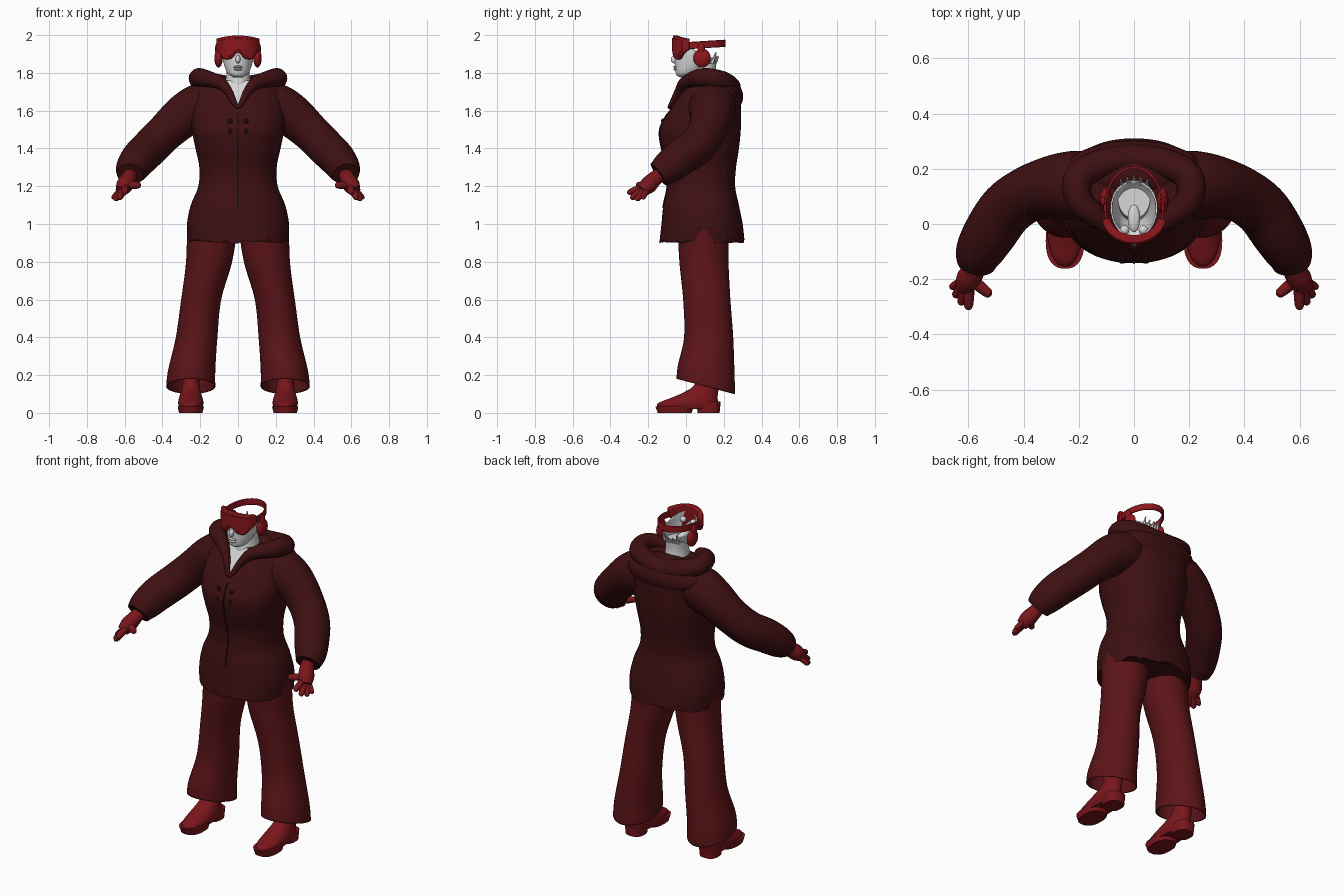
import bpy, bmesh, math, random
from mathutils import Vector, Matrix

random.seed(4)
if "Cube" in bpy.data.objects:
    bpy.data.objects.remove(bpy.data.objects["Cube"], do_unlink=True)


def material(name, r, g, b):
    m = bpy.data.materials.new(name)
    m.use_nodes = True
    m.diffuse_color = (r, g, b, 1)
    m.node_tree.nodes["Principled BSDF"].inputs["Base Color"].default_value = (r, g, b, 1)
    return m


COAT = material("dark maroon", .048, .005, .006)
SEAM = material("near black", .012, .003, .003)
CLOTH = material("trouser red", .105, .007, .009)
LEATHER = material("leather red", .19, .008, .011)
PLASTIC = material("goggle red", .26, .008, .012)
SKIN = material("pale grey", .68, .68, .68)


def finish(name, bm, mats, mirror=False, shell=0, bevel=0):
    bmesh.ops.recalc_face_normals(bm, faces=bm.faces)
    mesh = bpy.data.meshes.new(name)
    bm.to_mesh(mesh)
    bm.free()
    ob = bpy.data.objects.new(name, mesh)
    bpy.context.scene.collection.objects.link(ob)
    for m in mats:
        mesh.materials.append(m)
    bpy.ops.object.select_all(action="DESELECT")
    ob.select_set(True)
    bpy.context.view_layer.objects.active = ob
    bpy.ops.object.shade_smooth_by_angle(angle=math.radians(45))
    if shell:
        mod = ob.modifiers.new("shell", "SOLIDIFY")
        mod.thickness = shell
    if bevel:
        mod = ob.modifiers.new("bevel", "BEVEL")
        mod.width, mod.segments = bevel, 2
    if mirror:
        mod = ob.modifiers.new("mirror", "MIRROR")
        mod.use_mirror_merge = False
    return ob


def smooth_rows(rows, n=5, closed=False):
    """Catmull-Rom interpolation of rows of numbers."""
    rows = [Vector(r) for r in rows]
    count, out = len(rows), []
    pick = lambda i: rows[i % count] if closed else rows[max(0, min(count - 1, i))]
    for i in range(count if closed else count - 1):
        a, b, c, d = (pick(i + k) for k in (-1, 0, 1, 2))
        for s in range(n):
            t = s / n
            out.append(.5 * (2 * b + (c - a) * t + (2 * a - 5 * b + 4 * c - d) * t * t
                             + (3 * b - a - 3 * c + d) * t ** 3))
    return out if closed else out + [rows[-1]]


def loft(rings, closed=False, caps=(True, True)):
    bm = bmesh.new()
    vs = [[bm.verts.new(p) for p in ring] for ring in rings]
    n = len(vs[0])
    pairs = list(zip(vs, vs[1:])) + ([(vs[-1], vs[0])] if closed else [])
    for a, b in pairs:
        for i in range(n):
            j = (i + 1) % n
            bm.faces.new((a[i], a[j], b[j], b[i]))
    if not closed:
        for cap, ring in zip(caps, (vs[0], vs[-1])):
            if cap:
                bm.faces.new(ring)
    return bm


def oval(z, cx, cy, rx, ry, n=40, power=2.0):
    ring = []
    for i in range(n):
        a = 2 * math.pi * i / n
        c, s = math.cos(a), math.sin(a)
        ring.append(Vector((cx + rx * math.copysign(abs(c) ** (2 / power), c),
                            cy + ry * math.copysign(abs(s) ** (2 / power), s), z)))
    return ring


def stack(rows, n=40, power=2.0, caps=(True, True), steps=5):
    return loft([oval(*r, n=n, power=power) for r in smooth_rows(rows, steps)], caps=caps)


def tube(rows, n=20, closed=False, ref=(0, 0, 1), steps=5):
    """Round tube through rows of x, y, z, radius."""
    pts = smooth_rows(rows, steps, closed)
    rings, last = [], len(pts) - 1
    for i, p in enumerate(pts):
        nxt = pts[(i + 1) % len(pts)] if closed else pts[min(i + 1, last)]
        prv = pts[i - 1] if closed else pts[max(i - 1, 0)]
        t = (nxt.xyz - prv.xyz).normalized()
        u = t.cross(Vector(ref)).normalized()
        v = u.cross(t)
        rings.append([p.xyz + p.w * (math.cos(a) * u + math.sin(a) * v)
                      for a in (2 * math.pi * k / n for k in range(n))])
    return loft(rings, closed)


def ball(name, loc, size, mat, mirror=False, tilt=0):
    bm = bmesh.new()
    mtx = (Matrix.Translation(loc) @ Matrix.Rotation(tilt, 4, "X")
           @ Matrix.Diagonal((*size, 1)))
    bmesh.ops.create_uvsphere(bm, u_segments=28, v_segments=16, radius=1, matrix=mtx)
    return finish(name, bm, [mat], mirror)


def band(name, cy, rx, ry, start, end, thick, low, high, mat, bevel):
    """Curved strip around the head; angle zero is the front."""
    rings = []
    for i in range(41):
        a = math.radians(start + (end - start) * i / 40)
        out = Vector((math.sin(a), -math.cos(a), 0))
        p = Vector((rx * out.x, cy + ry * out.y, 0))
        q = p - out * thick
        lo, hi = Vector((0, 0, low(p))), Vector((0, 0, high(p)))
        rings.append([p + lo, p + hi, q + hi, q + lo])
    return finish(name, loft(rings), [mat], bevel=bevel)


# Coat body, with a ragged hem and a V neck of bare skin
coat_rows = smooth_rows([
    (.91, 0, .085, .265, .225), (1, 0, .085, .27, .215), (1.1, 0, .08, .25, .2),
    (1.2, 0, .08, .21, .18), (1.3, 0, .08, .205, .185), (1.4, 0, .075, .225, .205),
    (1.5, 0, .075, .245, .215), (1.6, 0, .1, .25, .19), (1.7, 0, .135, .235, .155),
    (1.76, 0, .14, .19, .12)], 6)
rings = [oval(*r, n=64, power=2.3) for r in coat_rows]
for p in rings[0]:
    p.z += random.uniform(-.014, .012)
bm = loft(rings)
for side in (1, -1):
    bmesh.ops.bisect_plane(bm, geom=bm.verts[:] + bm.edges[:] + bm.faces[:],
                           plane_co=(0, 0, 1.62), plane_no=(side, 0, -.6))
for f in bm.faces:
    c = f.calc_center_median()
    f.material_index = int(c.y < .1 and abs(c.x) < (c.z - 1.62) * .6)
finish("coat_body", bm, [COAT, SKIN])

# Front closure and buttons
seam = [(0, r[2] - r[4] + .001, r[0], .004) for r in coat_rows if 1.08 < r[0] < 1.6]
finish("coat_closure", tube(seam, 8, ref=(1, 0, 0), steps=1), [SEAM])
for i, z in enumerate((1.49, 1.545)):
    ball(f"coat_buttons_{i + 1}", (.042, -.136 + .012 * i, z), (.013, .008, .013), SEAM, True)

# Hood lying on the shoulders
half = [(.05, -.04, 1.7, .022), (.1, .0, 1.75, .035), (.2, .09, 1.775, .05),
        (.18, .19, 1.755, .055)]
loop = ([(0, -.085, 1.62, .012)] + half + [(0, .235, 1.725, .055)]
        + [(-x, y, z, r) for x, y, z, r in reversed(half)])
finish("hood_rim", tube(loop, 20, closed=True), [COAT])
ball("hood_drape", (0, .195, 1.685), (.25, .11, .095), COAT, tilt=-.4)

# Sleeves
finish("sleeves", tube([
    (.17, .14, 1.63, .12), (.22, .14, 1.61, .125), (.29, .135, 1.57, .115),
    (.38, .11, 1.49, .102), (.46, .055, 1.41, .1), (.52, -.03, 1.35, .097),
    (.56, -.1, 1.295, .087), (.572, -.145, 1.262, .07)], 32), [COAT], True)

# Gloves
finish("glove_palms", tube([
    (.565, -.12, 1.275, .035), (.58, -.165, 1.24, .04), (.6, -.2, 1.205, .045),
    (.618, -.232, 1.175, .032)], 20), [LEATHER], True)
wrist = Vector((.597, -.195, 1.205))
for name, tip, r in (("thumb", (.52, -.258, 1.205), .019), ("index", (.6, -.308, 1.165), .018),
                     ("middle", (.628, -.29, 1.135), .018), ("ring", (.65, -.262, 1.127), .017),
                     ("little", (.664, -.23, 1.135), .015)):
    tip = Vector(tip)
    path = [(*wrist.lerp(tip, t), r * k)
            for t, k in ((0, 1.1), (.5, 1.1), (.85, .95), (.97, .7), (1.03, .2))]
    finish(f"glove_{name}_fingers", tube(path, 14, steps=3), [LEATHER], True)

# Flared trousers, with the hem rising at the front
bm = stack([(.1, .25, .105, .13, .155), (.2, .245, .107, .125, .15), (.4, .219, .12, .11, .13),
            (.6, .195, .11, .106, .125), (.8, .153, .095, .122, .13),
            (1, .135, .09, .135, .135)], caps=(False, True))
for v in bm.verts:
    front = max(0, min(1, (.26 - v.co.y) / .31))
    v.co.z += .08 * front * max(0, (.4 - v.co.z) / .3)
finish("trouser_legs", bm, [CLOTH], True, shell=.006)

# Shoes
finish("shoe_uppers", stack([
    (.02, .25, .005, .058, .15), (.05, .25, .01, .067, .16), (.08, .25, .045, .062, .122),
    (.11, .25, .08, .053, .09), (.15, .25, .11, .046, .065), (.24, .25, .12, .042, .055)],
    power=2.2), [LEATHER], True)
finish("shoe_soles", stack([(0, .25, -.06, .062, .09), (.035, .25, -.06, .07, .102)],
                           power=2.4, steps=1), [LEATHER], True)
finish("shoe_heels", stack([(0, .25, .12, .054, .058), (.06, .25, .118, .06, .066)],
                           power=2.6, steps=1), [LEATHER], True)

# Neck and open-topped head
finish("neck", stack([(1.66, 0, .085, .085, .085), (1.74, 0, .085, .07, .08),
                      (1.8, 0, .085, .06, .072), (1.85, 0, .09, .058, .07)]), [SKIN])
bm = stack([(1.775, 0, .0, .02, .025), (1.785, 0, .0, .04, .047), (1.8, 0, .01, .056, .064),
            (1.83, 0, .03, .07, .087), (1.87, 0, .05, .08, .108), (1.91, 0, .06, .085, .115),
            (1.96, 0, .06, .085, .11)], caps=(True, False))
bmesh.ops.bisect_plane(bm, geom=bm.verts[:] + bm.edges[:] + bm.faces[:],
                       plane_co=(0, -.02, 1.95), plane_no=(0, .09, .2), clear_outer=True)
finish("head_shell", bm, [SKIN], shell=.006)
ball("nose", (0, -.06, 1.872), (.013, .02, .022), SKIN, tilt=-.3)
for i, z in enumerate((1.819, 1.832)):
    ball(f"lip_{i + 1}", (0, -.053, z), (.024, .014, .007), SKIN)
ball("eyeballs", (.034, -.022, 1.915), (.017, .017, .017), SKIN, True)
ball("tongue", (0, .02, 1.85), (.022, .05, .015), SKIN)
for i in range(5):
    x = (i - 2) * .022
    path = [(x, .15 - abs(x) * .3, 1.85, .012),
            (x * 1.1, .172 - abs(x) * .3, random.uniform(1.885, 1.91), .003)]
    finish(f"nape_shard_{i + 1}", tube(path, 6, ref=(1, 0, 0), steps=1), [SKIN])

# Goggles, strap and ear cups
brow = lambda p: 1.998 - 1.2 * p.x ** 2
cheek = lambda p: 1.872 + .036 * math.exp(-(p.x / .028) ** 2) + 1.4 * max(0, abs(p.x) - .08)
band("goggle_frame", .03, .117, .1, -82, 82, .03, cheek, brow, PLASTIC, .008)
band("goggle_lens", .03, .12, .104, -60, 60, .008, lambda p: cheek(p) + .014,
     lambda p: brow(p) - .014, PLASTIC, .002)
band("head_strap", .06, .11, .15, 55, 305, .01, lambda p: 1.925 + .06 * p.y,
     lambda p: 1.963 + .06 * p.y, PLASTIC, .003)
ball("ear_cups", (.103, .085, 1.878), (.022, .046, .05), PLASTIC, True)
ball("ear_cup_mounts", (.108, .08, 1.925), (.014, .02, .035), PLASTIC, True)
